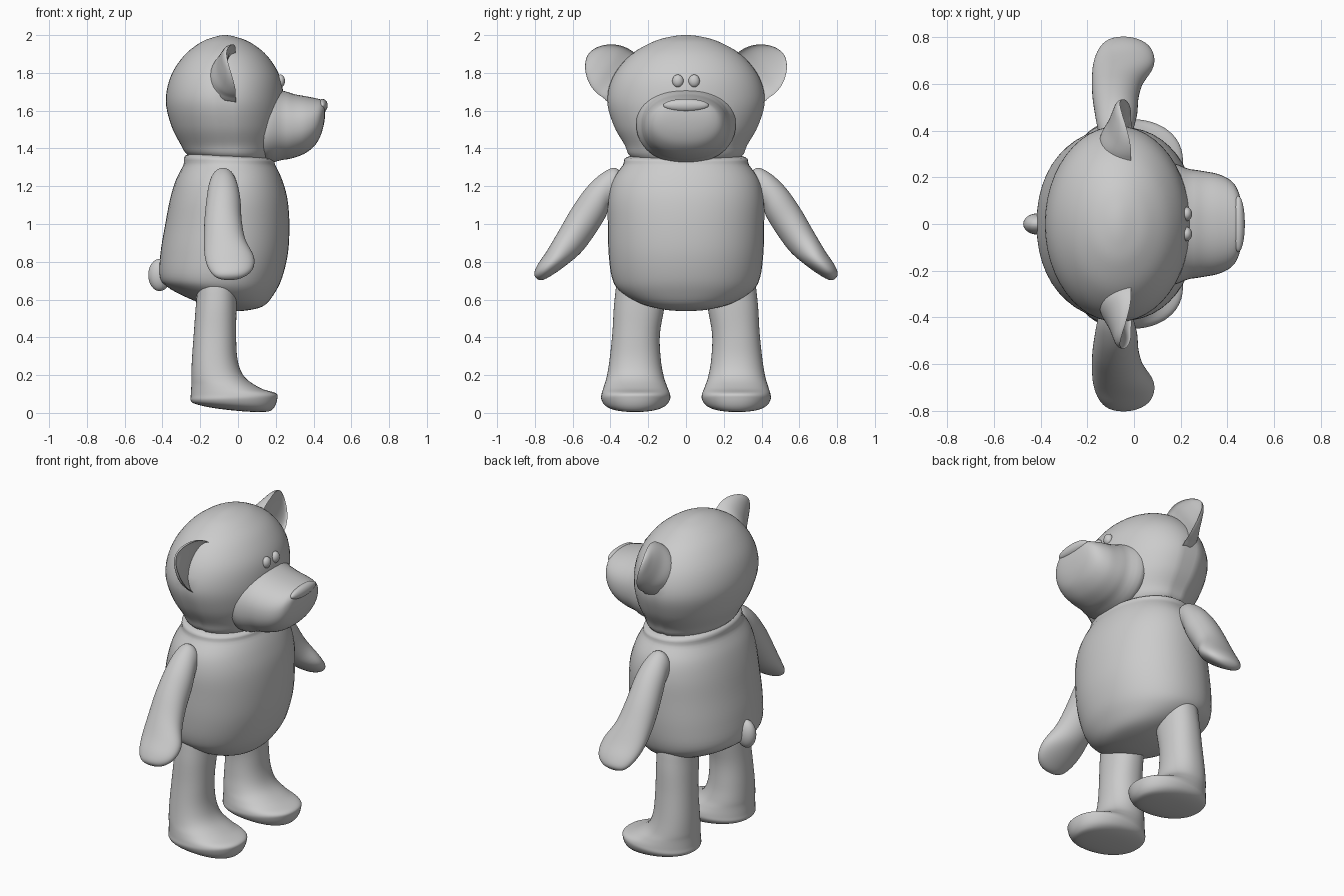
import bpy, bmesh, math
from mathutils import Vector

default = bpy.data.objects.get("Cube")
if default:
    bpy.data.objects.remove(default)

plush = bpy.data.materials.new("plush_grey")
plush.use_nodes = True
plush.diffuse_color = (0.6, 0.6, 0.6, 1)
plush.node_tree.nodes["Principled BSDF"].inputs["Base Color"].default_value = (0.6, 0.6, 0.6, 1)


def finish(name, bm, angle=50):
    """Turn a bmesh into a smooth, coloured object."""
    bmesh.ops.recalc_face_normals(bm, faces=bm.faces)
    mesh = bpy.data.meshes.new(name)
    bm.to_mesh(mesh)
    bm.free()
    obj = bpy.data.objects.new(name, mesh)
    bpy.context.collection.objects.link(obj)
    mesh.materials.append(plush)
    bpy.ops.object.select_all(action='DESELECT')
    obj.select_set(True)
    bpy.context.view_layer.objects.active = obj
    bpy.ops.object.shade_smooth_by_angle(angle=math.radians(angle))
    return obj


def span(x0, x1, low, high, slope=0):
    """Oval ring reaching from x0 to x1 and between two (y, z) points."""
    low, high = Vector((0, *low)), Vector((0, *high))
    half = (x1 - x0) / 2
    centre = (low + high) / 2 + Vector(((x0 + x1) / 2, 0, 0))
    return centre, Vector((half, 0, slope * half)), (high - low) / 2


def level(z, x0, x1, width, slope=0):
    """Level ring, symmetric about the middle plane."""
    return span(x0, x1, (-width, z), (width, z), slope)


def upright(x, bottom, top, width):
    """Ring standing across the x axis."""
    return (Vector((x, 0, (bottom + top) / 2)),
            Vector((0, 0, (top - bottom) / 2)), Vector((0, width, 0)))


def smooth_step(p0, p1, p2, p3, t):
    """Curve through p1 and p2."""
    return (p1 * 2 + (p2 - p0) * t + (p0 * 2 - p1 * 5 + p2 * 4 - p3) * t ** 2
            + (p1 * 3 - p0 - p2 * 3 + p3) * t ** 3) / 2


def loft(name, rings, side=1, power=2.0, segments=48, steps=5, cup=None, groove=None):
    """Skin a smooth closed surface over oval rings; side=-1 mirrors it."""
    def beyond(end, inner):
        return inner[0], -inner[1], -inner[2]
    path = [beyond(rings[0], rings[1]), *rings, beyond(rings[-1], rings[-2])]
    fine = []
    for i in range(1, len(path) - 2):
        for s in range(steps):
            fine.append([smooth_step(*(path[i + k][j] for k in (-1, 0, 1, 2)), s / steps)
                         for j in range(3)])
    fine.append(rings[-1])
    bm = bmesh.new()
    loops = []
    for centre, u, v in fine:
        loop = []
        for k in range(segments):
            a = math.tau * k / segments
            c, s = (math.copysign(abs(f) ** (2 / power), f) for f in (math.cos(a), math.sin(a)))
            if cup is not None and c > 0:
                c *= cup
            if groove and k % (segments // 2) == segments // 4 and centre.z < groove:
                s *= 0.97
            p = centre + u * c + v * s
            loop.append(bm.verts.new((p.x, p.y * side, p.z)))
        loops.append(loop)
    for a, b in zip(loops, loops[1:]):
        for k in range(segments):
            n = (k + 1) % segments
            bm.faces.new((a[k], a[n], b[n], b[k]))
    bmesh.ops.remove_doubles(bm, verts=bm.verts, dist=0.0005)
    return finish(name, bm)


def ball(name, centre, radii):
    bm = bmesh.new()
    bmesh.ops.create_uvsphere(bm, u_segments=32, v_segments=20, radius=1)
    for v in bm.verts:
        v.co = Vector(centre) + Vector(a * b for a, b in zip(v.co, radii))
    return finish(name, bm)


# Torso, with its underside tilted down to the front
loft("torso", [
    level(0.54, -0.03, -0.03, 0),
    level(0.55, -0.13, 0.06, 0.13, -0.06),
    level(0.59, -0.27, 0.14, 0.26, -0.1),
    level(0.65, -0.37, 0.195, 0.355, -0.05),
    level(0.72, -0.415, 0.235, 0.393),
    level(0.85, -0.41, 0.265, 0.41),
    level(1.0, -0.385, 0.272, 0.414),
    level(1.13, -0.36, 0.262, 0.412),
    level(1.23, -0.33, 0.235, 0.388),
    level(1.31, -0.29, 0.198, 0.335),
    level(1.36, -0.262, 0.165, 0.292, -0.05),
    level(1.38, -0.05, -0.05, 0)], power=2.15)

# Head, with a side seam below the ears
loft("head", [
    level(1.3, -0.05, -0.05, 0),
    level(1.32, -0.19, 0.13, 0.21, -0.04),
    level(1.36, -0.268, 0.178, 0.298, -0.03),
    level(1.42, -0.303, 0.205, 0.328),
    level(1.52, -0.353, 0.232, 0.385),
    level(1.65, -0.382, 0.242, 0.42),
    level(1.78, -0.357, 0.222, 0.387),
    level(1.89, -0.287, 0.155, 0.3),
    level(1.96, -0.2, 0.067, 0.185),
    level(1.99, -0.125, -0.01, 0.09),
    level(2.0, -0.068, -0.068, 0)], groove=1.68)

# Snout and nose
loft("snout", [
    upright(0.08, 1.53, 1.53, 0),
    upright(0.12, 1.335, 1.73, 0.25),
    upright(0.24, 1.34, 1.705, 0.235),
    upright(0.3, 1.352, 1.687, 0.226),
    upright(0.36, 1.377, 1.676, 0.214),
    upright(0.41, 1.42, 1.666, 0.19),
    upright(0.44, 1.475, 1.658, 0.155),
    upright(0.457, 1.54, 1.645, 0.1),
    upright(0.462, 1.6, 1.6, 0)], power=2.2)
ball("nose", (0.447, 0, 1.628), (0.028, 0.12, 0.034))

# Tail nub
ball("tail", (-0.415, 0, 0.73), (0.06, 0.045, 0.085))


def ear_ring(out, half, back, front):
    """Ear ring at a distance out along the tilted ear axis."""
    along, across = Vector((0.81, 0.58)), Vector((-0.58, 0.81))
    mid = Vector((0.36, 1.79)) + along * out
    centre_x = front
    return span(centre_x - back, centre_x + back, mid - across * half, mid + across * half)


for label, side in (("left", 1), ("right", -1)):
    ball(label + "_eye", (0.225, 0.043 * side, 1.757), (0.024, 0.03, 0.034))

    # Cupped ear, hollow towards the face
    loft(label + "_ear", [
        ear_ring(-0.06, 0.12, 0.14, -0.01),
        ear_ring(0, 0.145, 0.135, -0.012),
        ear_ring(0.07, 0.137, 0.1, -0.015),
        ear_ring(0.13, 0.105, 0.065, -0.03),
        ear_ring(0.175, 0.055, 0.03, -0.05),
        ear_ring(0.192, 0, 0, -0.06)], side, cup=-0.4)

    # Arm hanging outward, widening to a flat paw
    loft(label + "_arm", [
        span(-0.08, -0.08, (0.3, 1.18), (0.3, 1.18)),
        span(-0.14, -0.02, (0.33, 1.12), (0.36, 1.29)),
        span(-0.157, 0, (0.4, 1.09), (0.43, 1.278)),
        span(-0.168, 0.014, (0.43, 1.03), (0.52, 1.2)),
        span(-0.178, 0.02, (0.49, 0.935), (0.6, 1.09)),
        span(-0.18, 0.04, (0.555, 0.85), (0.67, 0.97)),
        span(-0.175, 0.085, (0.63, 0.785), (0.735, 0.86)),
        span(-0.153, 0.076, (0.7, 0.735), (0.785, 0.785)),
        span(-0.115, 0.025, (0.755, 0.705), (0.803, 0.737)),
        span(-0.05, -0.05, (0.787, 0.708), (0.787, 0.708))], side)

    # Leg flowing into a rounded foot
    def leg_ring(z, x0, x1, inner, outer, slope=0):
        return span(x0, x1, (inner, z), (outer, z), slope)

    loft(label + "_leg", [
        leg_ring(0.76, -0.11, -0.11, 0.24, 0.24),
        leg_ring(0.72, -0.2, -0.02, 0.13, 0.35),
        leg_ring(0.6, -0.22, -0.008, 0.11, 0.378),
        leg_ring(0.42, -0.234, -0.01, 0.138, 0.39),
        leg_ring(0.28, -0.244, -0.002, 0.133, 0.405),
        leg_ring(0.19, -0.247, 0.035, 0.117, 0.42),
        leg_ring(0.14, -0.247, 0.12, 0.1, 0.435, -0.05),
        leg_ring(0.1, -0.25, 0.2, 0.085, 0.447, 0.02),
        leg_ring(0.07, -0.25, 0.208, 0.085, 0.448, 0.02),
        leg_ring(0.037, -0.225, 0.19, 0.11, 0.425, -0.05),
        leg_ring(0.016, -0.13, 0.15, 0.17, 0.37, -0.07),
        leg_ring(0.008, 0.03, 0.03, 0.27, 0.27)], side, power=2.2)
